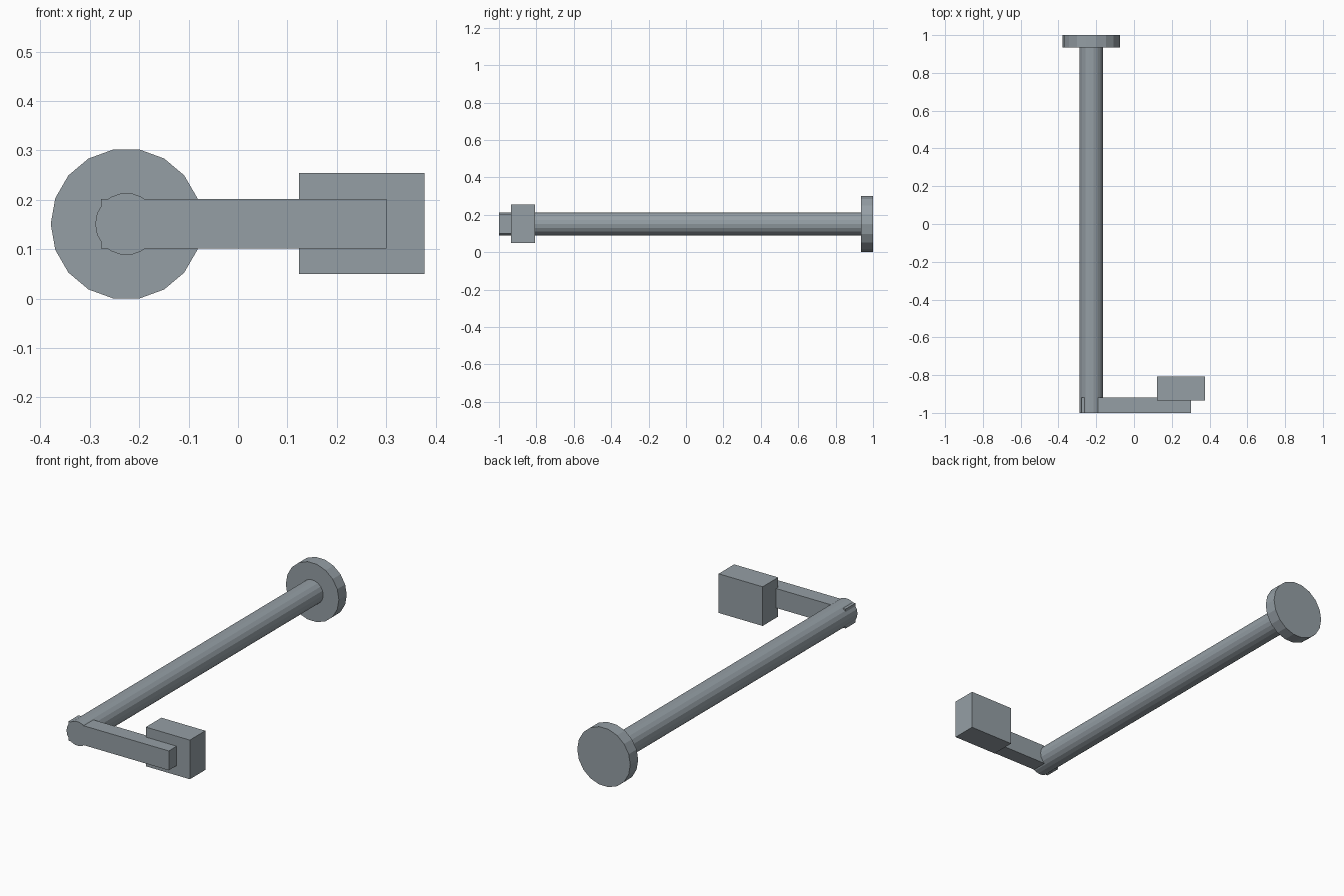
import bpy, bmesh, math

if "Cube" in bpy.data.objects:
    bpy.data.objects.remove(bpy.data.objects["Cube"])

steel = bpy.data.materials.new("grey_steel")
steel.diffuse_color = (0.30, 0.345, 0.375, 1)
steel.use_nodes = True
steel.node_tree.nodes["Principled BSDF"].inputs["Base Color"].default_value = steel.diffuse_color

AXIS_X, AXIS_Z = -0.226, 0.151   # shared centre line of the rod and disc


def prism(name, profile, y0, y1):
    """Extrude an x-z profile along y into a closed solid."""
    bm = bmesh.new()
    face = bm.faces.new([bm.verts.new((x, y0, z)) for x, z in profile])
    ext = bmesh.ops.extrude_face_region(bm, geom=[face])
    for v in ext["geom"]:
        if isinstance(v, bmesh.types.BMVert):
            v.co.y = y1
    bmesh.ops.recalc_face_normals(bm, faces=bm.faces)
    mesh = bpy.data.meshes.new(name)
    bm.to_mesh(mesh)
    bm.free()
    mesh.materials.append(steel)
    obj = bpy.data.objects.new(name, mesh)
    bpy.context.collection.objects.link(obj)
    return obj


def ring(radius, sides=18):
    return [(AXIS_X + radius * math.cos(math.tau * i / sides),
             AXIS_Z + radius * math.sin(math.tau * i / sides)) for i in range(sides)]


def rect(x0, x1, z0, z1):
    return [(x0, z0), (x1, z0), (x1, z1), (x0, z1)]


# Long rod with a round end disc
prism("rod", ring(0.063), -1.0, 0.94)
prism("end_disc", ring(0.153), 0.935, 1.0)

# Side arm carrying a rectangular block
prism("side_arm", rect(-0.277, 0.301, 0.101, 0.202), -1.0, -0.919)
prism("block", rect(0.123, 0.377, 0.05, 0.254), -0.935, -0.807)
